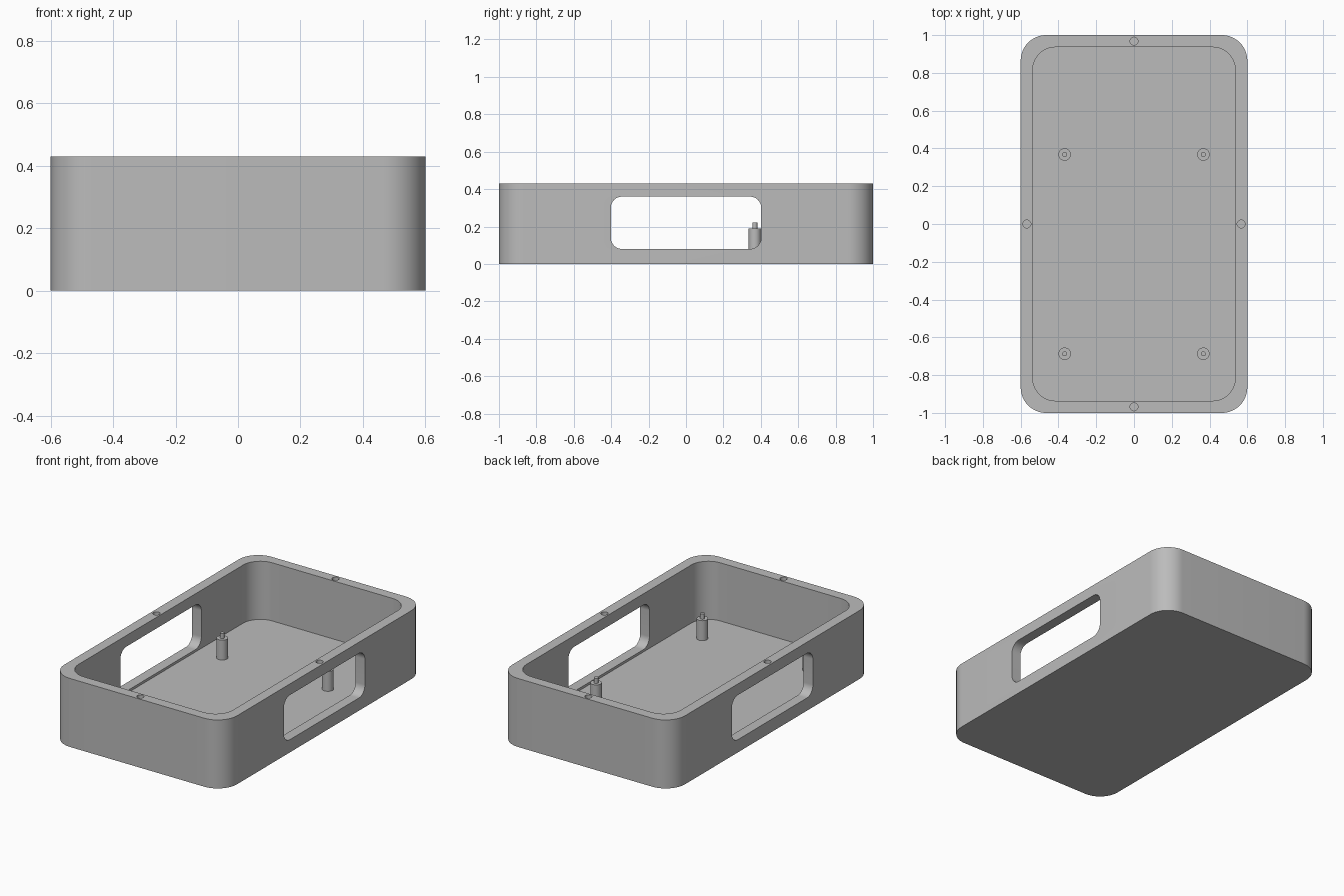
import bpy, bmesh, math
from mathutils import Matrix

cube = bpy.data.objects.get("Cube")
if cube:
    bpy.data.objects.remove(cube, do_unlink=True)

HEIGHT, FLOOR = 0.43, 0.065

grey = bpy.data.materials.new("plain grey")
grey.use_nodes = True
colour = (0.5, 0.5, 0.5, 1)
grey.diffuse_color = colour
grey.node_tree.nodes["Principled BSDF"].inputs["Base Color"].default_value = colour


def finish(bm, name):
    bmesh.ops.recalc_face_normals(bm, faces=bm.faces)
    mesh = bpy.data.meshes.new(name)
    bm.to_mesh(mesh)
    bm.free()
    mesh.materials.append(grey)
    obj = bpy.data.objects.new(name, mesh)
    bpy.context.collection.objects.link(obj)
    return obj


def rounded_block(name, hx, hy, radius, low, high, turn=Matrix(), steps=16):
    """Rounded rectangle extruded from low to high, then transformed."""
    bm = bmesh.new()
    verts = []
    for k, (sx, sy) in enumerate([(1, 1), (-1, 1), (-1, -1), (1, -1)]):
        for i in range(steps + 1):
            a = math.pi / 2 * (k + i / steps)
            verts.append(bm.verts.new((sx * (hx - radius) + radius * math.cos(a),
                                       sy * (hy - radius) + radius * math.sin(a), low)))
    base = bm.faces.new(verts)
    side = bmesh.ops.extrude_face_region(bm, geom=[base], use_keep_orig=True)
    top = [v for v in side["geom"] if isinstance(v, bmesh.types.BMVert)]
    bmesh.ops.translate(bm, verts=top, vec=(0, 0, high - low))
    bm.transform(turn)
    return finish(bm, name)


def lathe(name, profile, x, y, steps=32):
    """Spin a (radius, z) profile around a vertical axis at x, y."""
    bm = bmesh.new()
    verts = [bm.verts.new((r, 0, z)) for r, z in profile]
    edges = [bm.edges.new(pair) for pair in zip(verts, verts[1:])]
    bmesh.ops.spin(bm, geom=verts + edges, cent=(0, 0, 0), axis=(0, 0, 1),
                   angle=math.tau, steps=steps)
    bmesh.ops.remove_doubles(bm, verts=bm.verts, dist=0.0001)
    bm.transform(Matrix.Translation((x, y, 0)))
    return finish(bm, name)


def smooth(obj):
    bpy.ops.object.select_all(action="DESELECT")
    obj.select_set(True)
    bpy.context.view_layer.objects.active = obj
    bpy.ops.object.shade_smooth_by_angle(angle=math.radians(30))


def cut(obj, cutter):
    bpy.context.view_layer.objects.active = obj
    mod = obj.modifiers.new("cut", "BOOLEAN")
    mod.operation, mod.solver, mod.object = "DIFFERENCE", "EXACT", cutter
    bpy.ops.object.modifier_apply(modifier=mod.name)
    bpy.data.objects.remove(cutter, do_unlink=True)


# Open tray with rounded corners
case = rounded_block("case", 0.6, 1.0, 0.135, 0, HEIGHT)
cut(case, rounded_block("cavity", 0.536, 0.936, 0.12, FLOOR, HEIGHT + 0.1))

# Rounded window through both long sides
sideways = Matrix.Translation((0, 0, 0.22)) @ Matrix.Rotation(math.pi / 2, 4, "Y")
cut(case, rounded_block("window", 0.14, 0.402, 0.06, -0.8, 0.8, sideways))

# Blind screw holes in the middle of each rim side
for x, y in [(0.567, 0), (-0.567, 0), (0, 0.968), (0, -0.968)]:
    cut(case, lathe("screw_hole", [(0, 0.38), (0.021, 0.38), (0.021, 0.5), (0, 0.5)], x, y))
smooth(case)

# Stepped mounting posts with a locating pin
post_profile = [(0, FLOOR - 0.01), (0.033, FLOOR - 0.01), (0.033, 0.19),
                (0.013, 0.19), (0.013, 0.222), (0, 0.222)]
for side, x in (("left", 0.367), ("right", -0.367)):
    for end, y in (("back", 0.368), ("front", -0.687)):
        smooth(lathe(f"{end}_{side}_post", post_profile, x, y))
